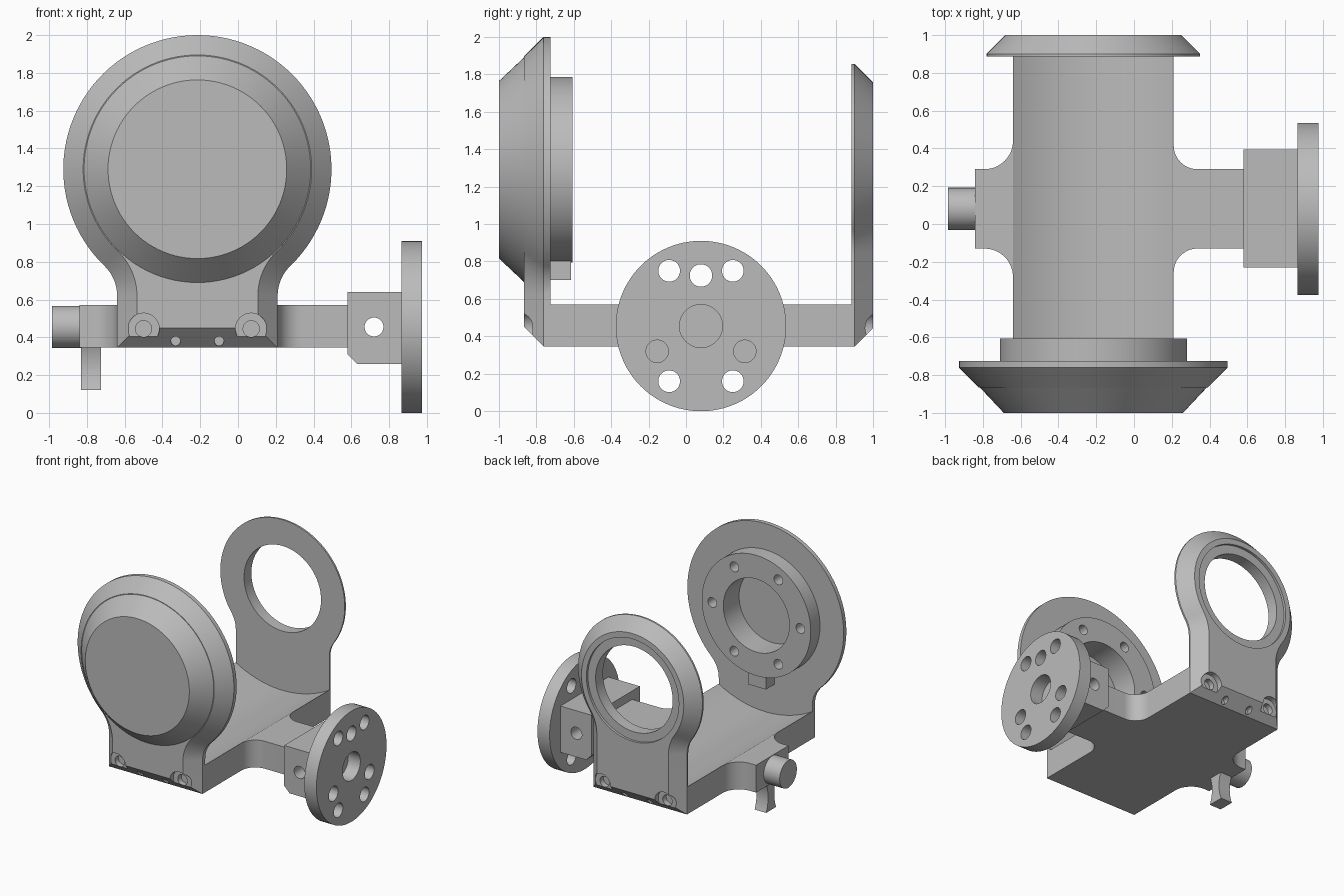
import bpy, bmesh, math
from mathutils import Matrix, Vector

cube = bpy.data.objects.get("Cube")
if cube:
    bpy.data.objects.remove(cube, do_unlink=True)

grey = bpy.data.materials.new("machined grey")
grey.use_nodes = True
colour = (0.5, 0.5, 0.5, 1)
grey.diffuse_color = colour
grey.node_tree.nodes["Principled BSDF"].inputs["Base Color"].default_value = colour

CX, CZ = -0.215, 1.29        # axis of the two rings
HALF, BOTTOM, TOP = 0.425, 0.345, 0.57
FY, FZ = 0.08, 0.455         # axis of the side fittings


def finish(name, bm):
    bmesh.ops.recalc_face_normals(bm, faces=bm.faces)
    mesh = bpy.data.meshes.new(name)
    bm.to_mesh(mesh)
    bm.free()
    mesh.materials.append(grey)
    ob = bpy.data.objects.new(name, mesh)
    bpy.context.collection.objects.link(ob)
    return ob


def loft(name, loops):
    """Skin a stack of matching closed loops and cap both ends."""
    bm = bmesh.new()
    rings = [[bm.verts.new(p) for p in loop] for loop in loops]
    n = len(rings[0])
    for a, b in zip(rings, rings[1:]):
        for i in range(n):
            j = (i + 1) % n
            bm.faces.new((a[i], a[j], b[j], b[i]))
    bm.faces.new(rings[0])
    bm.faces.new(rings[-1])
    return finish(name, bm)


def cylinder(name, axis, centre, start, end, r, r2=None, sides=64):
    """Cylinder or cone along an axis; centre holds the other two coordinates."""
    bm = bmesh.new()
    bmesh.ops.create_cone(bm, cap_ends=True, segments=sides, radius1=r,
                          radius2=r if r2 is None else r2, depth=end - start)
    mid = (start + end) / 2
    if axis == "x":
        turn, pos = Matrix.Rotation(math.pi / 2, 4, "Y"), (mid, *centre)
    else:
        turn, pos = Matrix.Rotation(-math.pi / 2, 4, "X"), (centre[0], mid, centre[1])
    bm.transform(Matrix.Translation(Vector(pos)) @ turn)
    return finish(name, bm)


def drill(ob, axis, centre, start, end, r, sides=40):
    cutter = cylinder("cutter", axis, centre, start, end, r, sides=sides)
    mod = ob.modifiers.new("hole", "BOOLEAN")
    mod.operation, mod.solver, mod.object = "DIFFERENCE", "EXACT", cutter
    bpy.context.view_layer.objects.active = ob
    bpy.ops.object.modifier_apply(modifier=mod.name)
    bpy.data.objects.remove(cutter, do_unlink=True)


def arc(cx, cy, r, a0, a1, n):
    return [(cx + r * math.cos(a0 + (a1 - a0) * i / n),
             cy + r * math.sin(a0 + (a1 - a0) * i / n)) for i in range(n + 1)]


def plate_outline(radius, inset, fillet=0.22):
    """Round head flowing through fillets into a straight neck."""
    dz = math.sqrt((radius + fillet) ** 2 - (HALF + fillet) ** 2)
    lean = math.atan2(dz, HALF + fillet)
    half = [(HALF - inset, BOTTOM + inset)]
    half += arc(HALF + fillet, CZ - dz, fillet + inset, math.pi, math.pi - lean, 12)
    half += arc(0, CZ, radius - inset, -lean, math.pi / 2, 40)[1:]
    left = [(-x, z) for x, z in reversed(half[:-1])]
    return [(CX + x, z) for x, z in half + left]


def end_plate(name, radius, inner, edge, outer):
    inset = abs(outer - edge)
    spec = ((inner, 0), (edge, 0), (outer, inset))
    plate = loft(name, [[(x, y, z) for x, z in plate_outline(radius, d)] for y, d in spec])
    # counterbored bolts and pin holes on the lower chamfer
    out = 1 if outer > 0 else -1
    for x in (-0.285, 0.285):
        for depth, r in ((0.045, 0.083), (0.09, 0.043)):
            ends = sorted((outer - out * depth, outer + out * 0.05))
            drill(plate, "y", (CX + x, 0.445), *ends, r)
    for x in (-0.115, 0.115):
        ends = sorted((outer - out * 0.1, outer + out * 0.05))
        drill(plate, "y", (CX + x, 0.38), *ends, 0.025, 16)
    return plate


# end plates
front_plate = end_plate("front_plate", 0.71, -0.725, -0.76, -0.865)
back_plate = end_plate("back_plate", 0.565, 0.885, 0.9, 1.0)
drill(back_plate, "y", (CX, CZ), 0.8, 1.1, 0.35, 80)
drill(back_plate, "y", (CX, CZ), 0.98, 1.1, 0.42, 80)

# front cover and the bolted hub behind it
cylinder("front_cover", "y", (CX, CZ), -1.0, -0.865, 0.473, 0.6, 96)
hub = cylinder("hub_ring", "y", (CX, CZ), -0.725, -0.605, 0.495, sides=96)
for part in (hub, front_plate):
    drill(part, "y", (CX, CZ), -0.81, -0.5, 0.3, 64)
for i in range(6):
    a = i * math.pi / 3
    drill(hub, "y", (CX + 0.4 * math.cos(a), CZ + 0.4 * math.sin(a)), -0.71, -0.5, 0.04, 24)


def box(name, x0, x1, y0, y1, z0, z1):
    return loft(name, [[(x0, y0, z), (x1, y0, z), (x1, y1, z), (x0, y1, z)] for z in (z0, z1)])


box("hub_tab", CX - 0.08, CX + 0.08, -0.725, -0.615, 0.7, 0.82)

# base with a trough hollowed around the ring axis
reach = math.hypot(HALF, CZ - TOP)
spread = math.atan2(HALF, CZ - TOP)
down = -math.pi / 2
section = [(CX - HALF, BOTTOM), (CX + HALF, BOTTOM)]
section += arc(CX, CZ, reach, down + spread, down - spread, 32)
loft("base", [[(x, y, z) for x, z in section] for y in (-0.725, 0.885)])


def arm(name, root, tip, r):
    """Side arm whose root flares into the base with fillets."""
    s = 1 if tip > root else -1
    w = 0.21
    flare = [(root + s * (r + u), v) for u, v in arc(0, w + r, r, math.pi, 1.5 * math.pi, 12)]
    side = flare + [(tip, w)]
    plan = side + [(x, -y) for x, y in reversed(side)]
    return loft(name, [[(x, FY + y, z) for x, y in plan] for z in (BOTTOM, TOP)])


arm("left_arm", CX + HALF, 0.59, 0.125)
arm("right_arm", CX - HALF, -0.84, 0.15)

# clamp block with one chamfered lower edge
profile = [(0.58, 0.64), (0.865, 0.64), (0.865, 0.26), (0.63, 0.26), (0.58, 0.31)]
block = loft("clamp_block", [[(x, y, z) for x, z in profile] for y in (-0.23, 0.395)])
drill(block, "y", (0.72, FZ), -0.5, 0.6, 0.05)
drill(block, "x", (FY, FZ), 0.8, 1.1, 0.115)

# mounting flange with its hole pattern
flange = cylinder("mounting_flange", "x", (FY, FZ), 0.865, 0.975, 0.455, sides=96)
drill(flange, "x", (FY, FZ), 0.8, 1.1, 0.115, 48)
for sy in (-1, 1):
    for sz in (-1, 1):
        drill(flange, "x", (FY + sy * 0.17, FZ + sz * 0.295), 0.8, 1.1, 0.058)
for a in (90, 210, 330):
    a = math.radians(a)
    drill(flange, "x", (FY + 0.27 * math.cos(a), FZ + 0.27 * math.sin(a)), 0.8, 1.1, 0.06)

# round stub and waisted peg on the right arm
cylinder("side_stub", "x", (FY, FZ), -0.985, -0.83, 0.112)
peg = []
for i in range(13):
    t = i / 12
    w = 0.04 + 0.025 * (2 * t - 1) ** 2
    z = 0.12 + 0.24 * t
    peg.append([(-0.83, FY - w, z), (-0.725, FY - w, z), (-0.725, FY + w, z), (-0.83, FY + w, z)])
loft("hanging_peg", peg)

# smooth the round surfaces, keep machined edges crisp
bpy.ops.object.select_all(action="DESELECT")
for ob in bpy.context.scene.objects:
    if ob.type == "MESH" and grey.name in ob.data.materials:
        ob.select_set(True)
        bpy.context.view_layer.objects.active = ob
bpy.ops.object.shade_smooth_by_angle(angle=math.radians(25))
